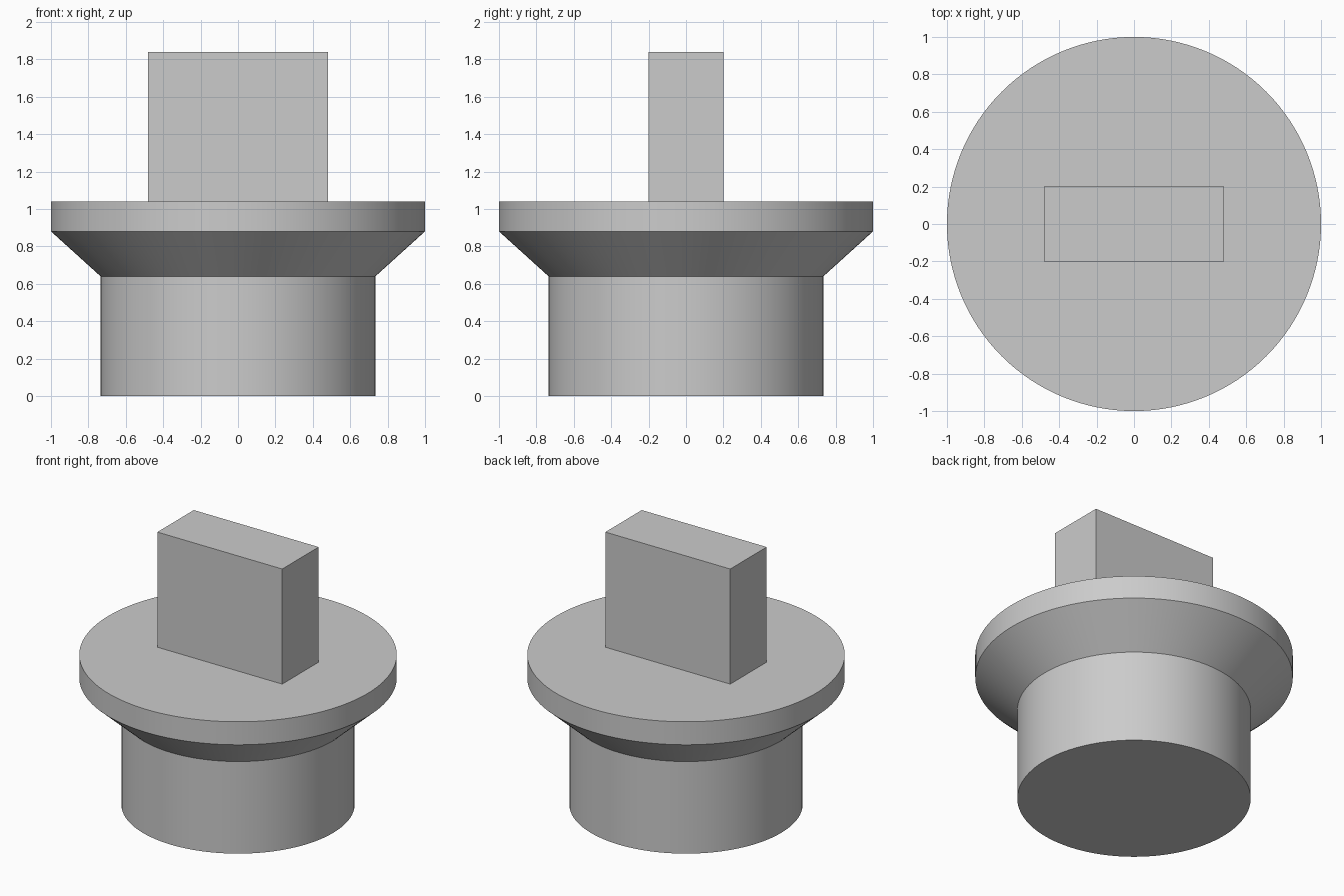
import bpy
import bmesh
import math

default = bpy.data.objects.get("Cube")
if default:
    bpy.data.objects.remove(default, do_unlink=True)

SEGMENTS = 128

# Plain grey for the whole model
grey = bpy.data.materials.new("plain grey")
grey.use_nodes = True
COLOUR = (0.6, 0.6, 0.6, 1.0)
grey.diffuse_color = COLOUR
grey.node_tree.nodes["Principled BSDF"].inputs["Base Color"].default_value = COLOUR


def add_object(name, bm):
    bmesh.ops.recalc_face_normals(bm, faces=bm.faces)
    mesh = bpy.data.meshes.new(name)
    bm.to_mesh(mesh)
    bm.free()
    mesh.materials.append(grey)
    obj = bpy.data.objects.new(name, mesh)
    bpy.context.collection.objects.link(obj)
    return obj


def lathe(name, profile):
    """Closed solid of revolution from (radius, height) points, capped at both ends."""
    bm = bmesh.new()
    rings = []
    for radius, z in profile:
        ring = bmesh.ops.create_circle(bm, segments=SEGMENTS, radius=radius)["verts"]
        for v in ring:
            v.co.z = z
        rings.append(ring)
    for low, high in zip(rings, rings[1:]):
        for i in range(SEGMENTS):
            j = (i + 1) % SEGMENTS
            bm.faces.new((low[i], low[j], high[j], high[i]))
    bm.faces.new(rings[0])
    bm.faces.new(rings[-1])
    return add_object(name, bm)


def box(name, size, base):
    bm = bmesh.new()
    bmesh.ops.create_cube(bm, size=1)
    for v in bm.verts:
        v.co.x *= size[0]
        v.co.y *= size[1]
        v.co.z = base + (v.co.z + 0.5) * size[2]
    return add_object(name, bm)


# Cylindrical plug flaring out into a flat-rimmed flange
plug = lathe("plug_body", [(0.735, 0), (0.735, 0.64), (1, 0.88), (1, 1.04)])

# Rectangular grip standing on the flange
box("grip_block", (0.96, 0.4, 0.8), 1.04)

# Smooth round sides with crisp rims
bpy.ops.object.select_all(action="DESELECT")
plug.select_set(True)
bpy.context.view_layer.objects.active = plug
bpy.ops.object.shade_smooth_by_angle(angle=math.radians(30))
